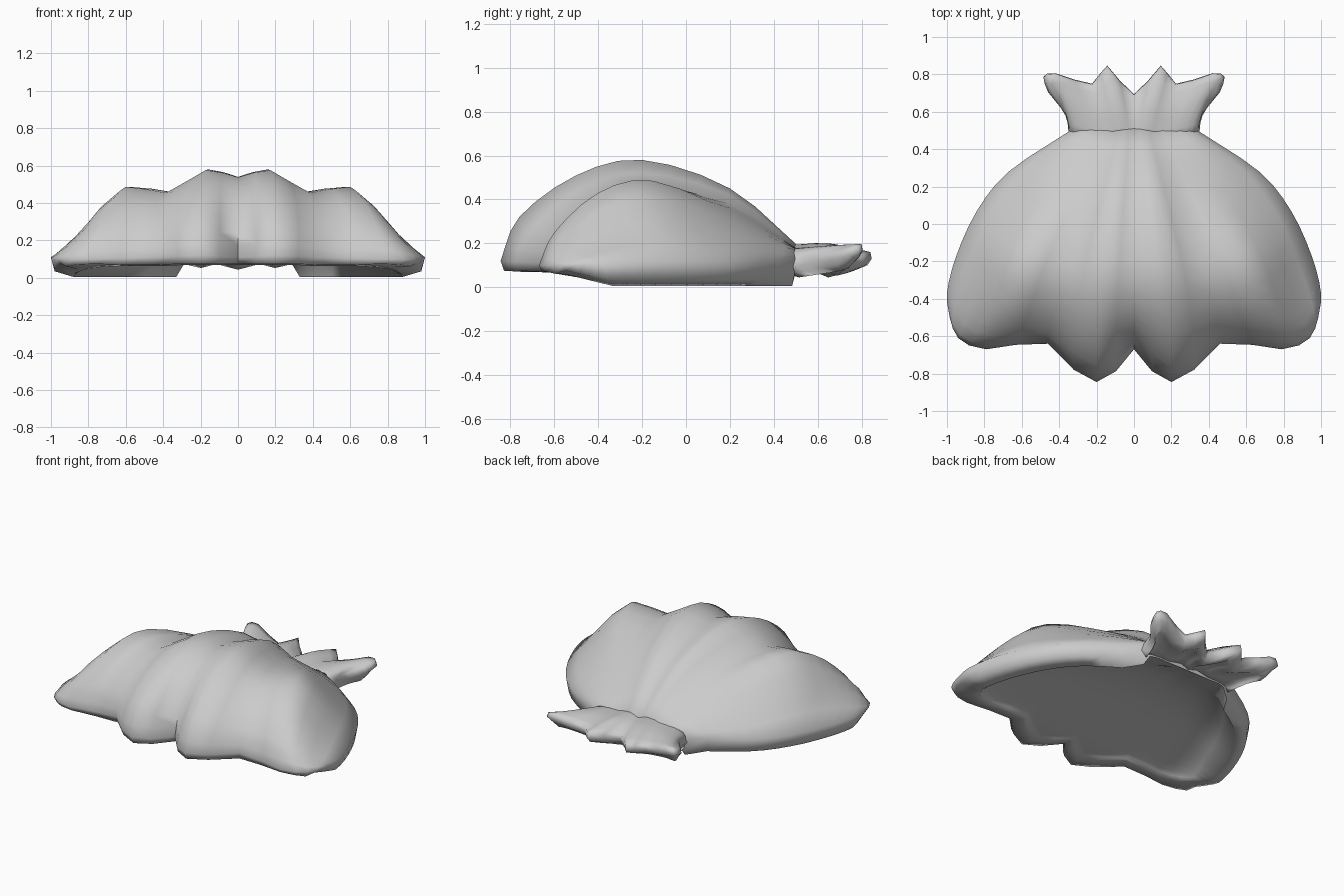
import bpy
import bmesh
from math import tanh
from mathutils import Vector

if "Cube" in bpy.data.objects:
    bpy.data.objects.remove(bpy.data.objects["Cube"])


def spline(pts, steps):
    """Smooth curve through control points."""
    p = [Vector(q) for q in pts]
    p = [2 * p[0] - p[1]] + p + [2 * p[-1] - p[-2]]
    out = []
    for i in range(1, len(p) - 2):
        a, b, c, d = p[i - 1:i + 3]
        for s in range(steps):
            t = s / steps
            out.append(0.5 * (2 * b + (c - a) * t + (2 * a - 5 * b + 4 * c - d) * t**2
                              + (3 * b - a - 3 * c + d) * t**3))
    out.append(p[-2])
    return out


def fan(name, half_rays, under, edge, su=2, sv=3, bulge=0.0):
    """Loft mirrored rays into a ribbed sheet, add an underside and a rounded rim."""
    left = [[(-x, y, z) for x, y, z in r] for r in reversed(half_rays[1:])]
    rays = [spline(r, sv) for r in left + half_rays]
    cols = [spline(c, su) for c in zip(*rays)]
    nv, nu = len(cols), len(cols[0])
    # Round out the scallops along the outer rows
    for row, k in ((-1, 1), (-2, 1), (-3, 0.6)):
        for i in range(1, nu, 2):
            if abs(cols[row][i].x) < 0.45:
                cols[row][i].y -= bulge * k
    bm = bmesh.new()
    border = ([(0, i) for i in range(nu - 1)] + [(j, nu - 1) for j in range(nv - 1)]
              + [(nv - 1, i) for i in range(nu - 1, 0, -1)] + [(j, 0) for j in range(nv - 1, 0, -1)])
    on_rim = set(border)
    top = [[bm.verts.new(v) for v in c] for c in cols]
    low = [[bm.verts.new(under(v, (j, i) in on_rim)) for i, v in enumerate(c)]
           for j, c in enumerate(cols)]
    mid = [bm.verts.new(edge(cols[j][i])) for j, i in border]
    for j in range(nv - 1):
        for i in range(nu - 1):
            for g, d in ((top, 1), (low, -1)):
                q = [g[j][i], g[j + 1][i], g[j + 1][i + 1], g[j][i + 1]]
                bm.faces.new(q[::d])
    n = len(border)
    for k in range(n):
        (a, b), (c, d) = border[k], border[(k + 1) % n]
        m0, m1 = mid[k], mid[(k + 1) % n]
        bm.faces.new((top[a][b], top[c][d], m1, m0))
        bm.faces.new((m0, m1, low[c][d], low[a][b]))
    bmesh.ops.recalc_face_normals(bm, faces=bm.faces)
    mesh = bpy.data.meshes.new(name)
    bm.to_mesh(mesh)
    bm.free()
    ob = bpy.data.objects.new(name, mesh)
    bpy.context.collection.objects.link(ob)
    bpy.context.view_layer.objects.active = ob
    ob.select_set(True)
    bpy.ops.object.shade_smooth_by_angle(angle=1.5)
    ob.select_set(False)


def scaled(v, s, cy, z):
    return Vector((v.x * s, (v.y - cy) * s + cy, z))


def rim_z(v):
    """Rim height: on the ground at the sides, raised at front and hinge."""
    if v.y > 0.4 and abs(v.x) < 0.33:
        return 0.07
    return 0.005 + 0.065 * min(1, max(0, (-0.37 - v.y) / 0.3))


def shell_under(v, rim):
    """Flat rim, then a shallow hollow that ramps up gently from the front."""
    if rim:
        s = 0.97 if v.y > 0.45 else 0.88
        return scaled(v, s, -0.05, rim_z(v))
    t = min(1, max(0, (v.y + 0.68) / 0.7))
    cap = 0.08 + 0.09 * t
    return scaled(v, 0.86, -0.05, max(cap * tanh((v.z - 0.07) / cap), 0.03))


# Domed shell: ridges and valleys fanning from the hinge to the front rim
shell_rays = [
    [(0, .53, .16), (0, .2, .42), (0, -.2, .54), (0, -.45, .48), (0, -.61, .3), (0, -.67, .11)],
    [(.05, .53, .17), (.1, .2, .45), (.16, -.2, .58), (.19, -.5, .51), (.2, -.76, .32), (.2, -.845, .12)],
    [(.1, .53, .16), (.22, .2, .38), (.36, -.2, .46), (.42, -.43, .4), (.46, -.59, .25), (.46, -.64, .11)],
    [(.18, .53, .16), (.36, .23, .33), (.56, -.15, .485), (.66, -.4, .43), (.75, -.6, .25), (.79, -.67, .1)],
    [(.26, .53, .16), (.52, .28, .23), (.74, -.07, .3), (.83, -.32, .26), (.91, -.53, .17), (.94, -.61, .1)],
    [(.34, .5, .13), (.67, .28, .12), (.84, .07, .12), (.95, -.17, .12), (1, -.37, .11), (.985, -.5, .1)],
]
fan("scallop_shell", shell_rays, shell_under,
    lambda v: scaled(v, 0.98, -0.05, rim_z(v) + (0.03 if v.z > rim_z(v) + 0.05 else 0.005)),
    bulge=0.028)

# Ruffled collar behind the hinge
collar_rays = [
    [(0, .45, .18), (0, .58, .17), (0, .69, .13)],
    [(.05, .45, .19), (.09, .65, .2), (.14, .84, .16)],
    [(.14, .45, .18), (.18, .6, .175), (.22, .745, .14)],
    [(.25, .45, .17), (.33, .65, .19), (.41, .8, .195)],
    [(.31, .45, .15), (.39, .67, .18), (.475, .78, .19)],
    [(.34, .46, .12), (.36, .58, .14), (.45, .70, .165)],
]
fan("ruffled_collar", collar_rays,
    lambda v, rim: scaled(v, 0.96, 0.5, v.z - (0.06 if rim else 0.1)),
    lambda v: scaled(v, 1.02, 0.5, v.z - 0.03))
